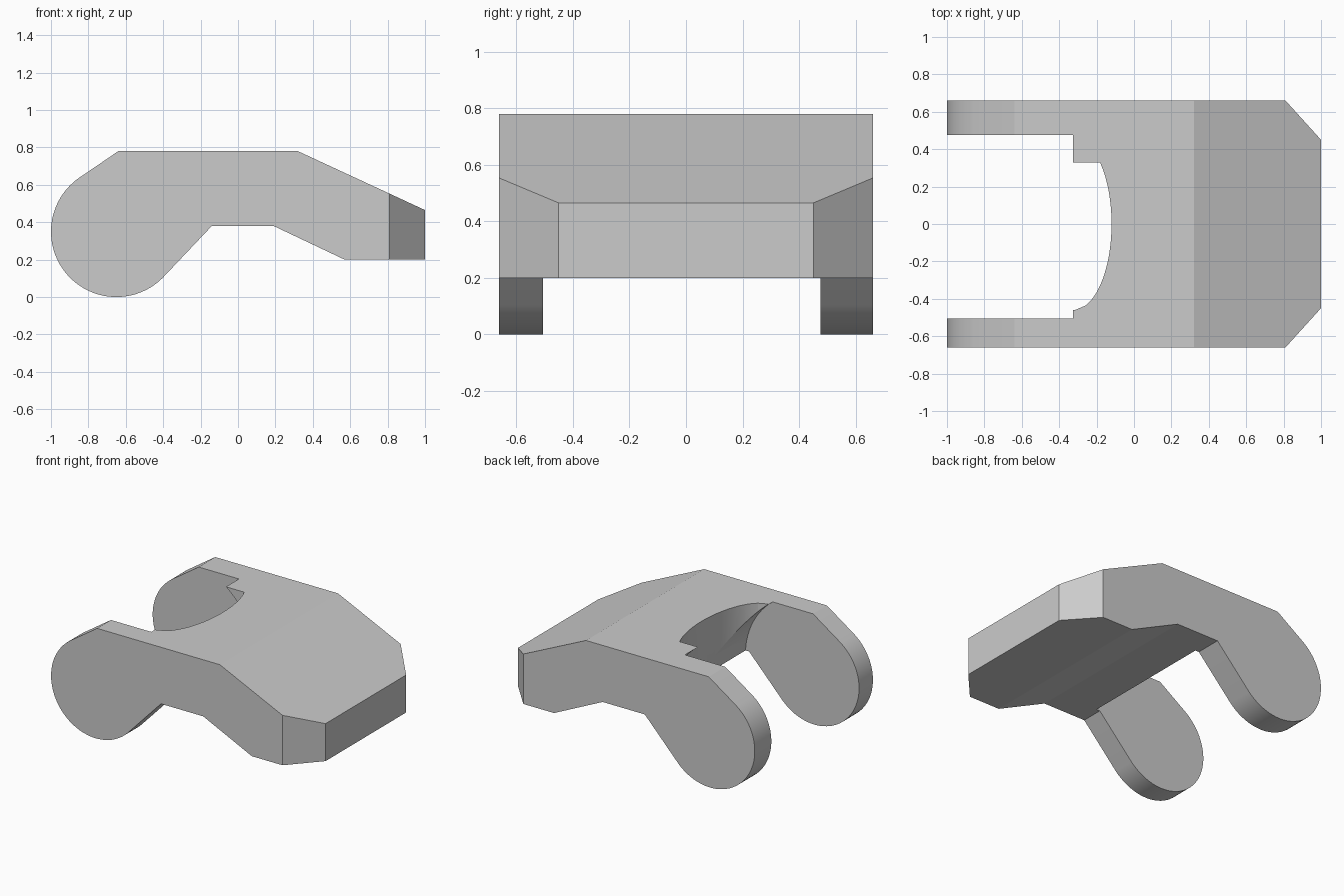
import bpy, bmesh
from math import cos, sin, radians, sqrt
from mathutils import Vector

if "Cube" in bpy.data.objects:
    bpy.data.objects.remove(bpy.data.objects["Cube"])


def prism(name, points, offset):
    """Closed solid: polygon of 3D points pushed along offset."""
    bm = bmesh.new()
    face = bm.faces.new([bm.verts.new(p) for p in points])
    ext = bmesh.ops.extrude_face_region(bm, geom=[face])
    verts = [v for v in ext["geom"] if isinstance(v, bmesh.types.BMVert)]
    bmesh.ops.translate(bm, verts=verts, vec=Vector(offset))
    bmesh.ops.recalc_face_normals(bm, faces=bm.faces[:])
    mesh = bpy.data.meshes.new(name)
    bm.to_mesh(mesh)
    bm.free()
    obj = bpy.data.objects.new(name, mesh)
    bpy.context.collection.objects.link(obj)
    return obj


def arc(cx, cz, r, start, end, steps):
    angles = [radians(start + (end - start) * i / steps) for i in range(steps + 1)]
    return [(cx + r * cos(a), cz + r * sin(a)) for a in angles]


def side(points, y):
    return [(x, y, z) for x, z in points]


def subtract(body, cutter):
    cutter.hide_render = True
    mod = body.modifiers.new("cut", "BOOLEAN")
    mod.operation = "DIFFERENCE"
    mod.solver = "EXACT"
    mod.object = cutter
    bpy.context.view_layer.objects.active = body
    bpy.ops.object.modifier_apply(modifier=mod.name)
    bpy.data.objects.remove(cutter)


# Body with rounded arms, extruded from its side profile
profile = arc(-0.65, 0.35, 0.35, 126, 315, 40) + [
    (-0.14, 0.38), (0.19, 0.38), (0.57, 0.2), (1, 0.2),
    (1, 0.465), (0.32, 0.78), (-0.64, 0.78)]
body = prism("forked_bracket", side(profile, -0.66), (0, 1.32, 0))

# Round clearance between the two arms
clearance = arc(-0.65, 0.35, 0.539, 0, 356.25, 95)
subtract(body, prism("arm_gap_cutter", side(clearance, -0.505), (0, 0.98, 0)))

# Upright elliptical notch in the top, flat on one side
notch = [(-0.6, -0.46), (-0.33, -0.46)]
for i in range(33):
    y = -0.46 + 0.79 * i / 32
    notch.append((-0.325 + 0.205 * sqrt(1 - (y / 0.4605) ** 2), y))
notch.append((-0.6, 0.33))
subtract(body, prism("notch_cutter", [(x, y, 0.3) for x, y in notch], (0, 0, 0.8)))

# Chamfered front corners
for s in (-1, 1):
    tri = [(0.81, 0.66 * s, -0.1), (1, 0.45 * s, -0.1),
           (1.19, 0.24 * s, -0.1), (1.19, 0.9 * s, -0.1),
           (0.593, 0.9 * s, -0.1)]
    subtract(body, prism("corner_cutter", tri, (0, 0, 1.2)))

# Smooth the rounded walls, keep hard edges
bpy.ops.object.select_all(action="DESELECT")
body.select_set(True)
bpy.context.view_layer.objects.active = body
bpy.ops.object.shade_smooth_by_angle(angle=radians(15))
